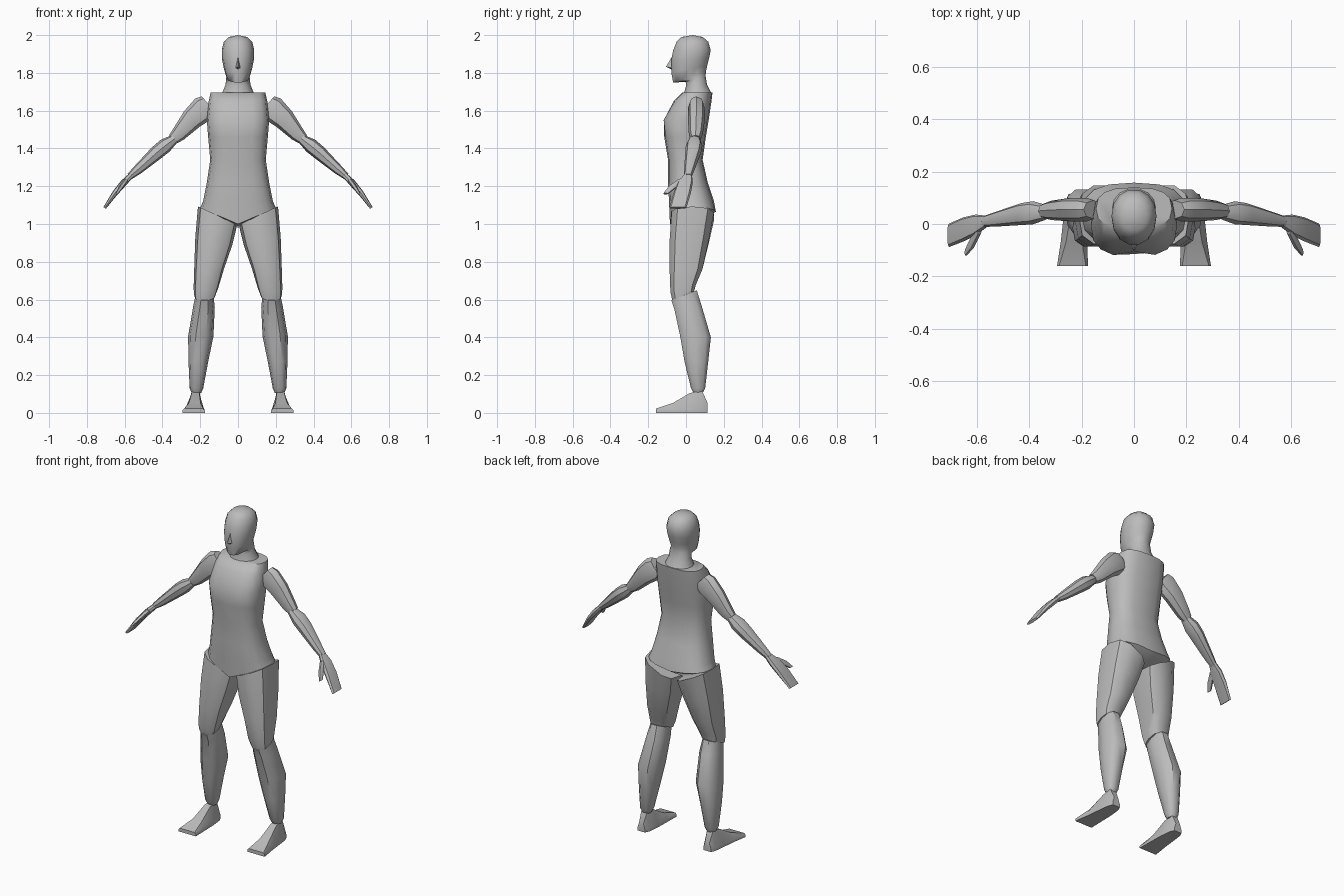
import bpy, bmesh, math
from mathutils import Vector

grey = bpy.data.materials.new("mannequin grey")
grey.diffuse_color = (0.5, 0.5, 0.5, 1)


def finish(name, bm, side=1, angle=40):
    """Turn a bmesh into a named, smooth-shaded object, mirrored in x for side -1."""
    if side < 0:
        for v in bm.verts:
            v.co.x = -v.co.x
    bmesh.ops.recalc_face_normals(bm, faces=bm.faces)
    me = bpy.data.meshes.new(name)
    bm.to_mesh(me)
    bm.free()
    me.materials.append(grey)
    ob = bpy.data.objects.new(name, me)
    bpy.context.collection.objects.link(ob)
    bpy.ops.object.select_all(action='DESELECT')
    ob.select_set(True)
    bpy.context.view_layer.objects.active = ob
    bpy.ops.object.shade_smooth_by_angle(angle=math.radians(angle))
    return ob


def loft(name, rings, side=1, angle=40, tip=None):
    """Skin a list of closed point rings and cap both ends."""
    bm = bmesh.new()
    vs = [[bm.verts.new(p) for p in r] for r in rings]
    n = len(vs[0])
    for a, b in zip(vs, vs[1:]):
        for i in range(n):
            bm.faces.new((a[i], a[(i + 1) % n], b[(i + 1) % n], b[i]))
    bm.faces.new(vs[0])
    if tip:
        t = bm.verts.new(tip)
        for i in range(n):
            bm.faces.new((vs[-1][i], vs[-1][(i + 1) % n], t))
    else:
        bm.faces.new(vs[-1])
    return finish(name, bm, side, angle)


def power(c, e):
    return math.copysign(abs(c) ** e, c)


def slab(x0, x1, yf, yb, zf, zb=None, tilt=0, n=12, e=0.8):
    """Rounded level ring; its height may differ front to back (zb) and in x (tilt)."""
    zb = zf if zb is None else zb
    pts = []
    for i in range(n):
        a = 2 * math.pi * i / n
        u, v = power(math.cos(a), e), power(math.sin(a), e)
        pts.append(((x0 + x1) / 2 + u * (x1 - x0) / 2,
                    (yf + yb) / 2 + v * (yb - yf) / 2,
                    zf + (zb - zf) * (v + 1) / 2 + tilt * u))
    return pts


def limb(path, n=8, e=0.9):
    """Rings square to a path; each entry is x, y, z, half thickness, half depth in y."""
    rings = []
    for i, (x, y, z, a, b) in enumerate(path):
        p, q = path[max(i - 1, 0)], path[min(i + 1, len(path) - 1)]
        d = Vector((q[0] - p[0], 0, q[2] - p[2])).normalized()
        u = Vector((-d.z, 0, d.x))
        ring = []
        for k in range(n):
            t = 2 * math.pi * k / n
            ring.append(Vector((x, y, z)) + u * a * power(math.cos(t), e)
                        + Vector((0, b * power(math.sin(t), e), 0)))
        rings.append(ring)
    return rings


# Torso: half width, front y, back y, height
torso = [slab(-w, w, f, b, z, n=16, e=0.75) for w, f, b, z in (
    (0.145, -0.02, 0.14, 1.695), (0.155, -0.065, 0.135, 1.65),
    (0.165, -0.125, 0.12, 1.55), (0.158, -0.115, 0.105, 1.46),
    (0.147, -0.095, 0.088, 1.34), (0.165, -0.095, 0.115, 1.22),
    (0.185, -0.09, 0.148, 1.12))]
# lower edge dips to the crotch at the front and only slightly at the back
hem = []
for x, y, z in slab(-0.2, 0.2, -0.085, 0.158, 1.085, n=16, e=0.75):
    k = 1 - abs(x) / 0.2
    hem.append((x, y, z - k * (0.085 if y < 0 else 0.02)))
# chest is fuller either side of the centre line
for i, (x, y, z) in enumerate(torso[2]):
    if y < 0 and abs(x) < 0.01:
        torso[2][i] = (x, y + 0.02, z)
loft("torso", torso + [hem], angle=50, tip=(0, 0.02, 0.98))

# Neck and head, running up from the collar: half width, front y, back y, front z, back z
loft("head", [slab(-w, w, f, b, zf, zb, n=14, e=0.95) for w, f, b, zf, zb in (
    (0.085, -0.015, 0.135, 1.685, 1.695), (0.066, 0.0, 0.112, 1.735, 1.74),
    (0.063, -0.003, 0.105, 1.752, 1.785), (0.062, -0.07, 0.108, 1.748, 1.81),
    (0.074, -0.08, 0.115, 1.80, 1.84), (0.085, -0.08, 0.125, 1.87, 1.88),
    (0.086, -0.07, 0.133, 1.92, 1.92), (0.075, -0.052, 0.12, 1.965, 1.965),
    (0.05, -0.025, 0.09, 1.99, 1.99))], angle=60, tip=(0, 0.035, 2.0))

# Nose: a small wedge
bm = bmesh.new()
a, b, c, d, e = [bm.verts.new(p) for p in (
    (0, -0.072, 1.89), (-0.016, -0.07, 1.825), (0.016, -0.07, 1.825),
    (0, -0.106, 1.833), (0, -0.07, 1.815))]
for f in ((a, b, d), (a, d, c), (b, e, d), (e, c, d), (a, c, e, b)):
    bm.faces.new(f)
finish("nose", bm, angle=30)

for side, label in ((1, "left"), (-1, "right")):
    # Arm
    loft(label + "_upper_arm", limb((
        (0.155, 0.055, 1.635, 0.055, 0.035), (0.18, 0.055, 1.612, 0.07, 0.045),
        (0.245, 0.055, 1.555, 0.058, 0.045), (0.315, 0.052, 1.475, 0.04, 0.037),
        (0.345, 0.05, 1.448, 0.03, 0.028))), side)
    loft(label + "_forearm", limb((
        (0.335, 0.045, 1.452, 0.024, 0.028), (0.385, 0.043, 1.415, 0.039, 0.044),
        (0.43, 0.038, 1.378, 0.038, 0.042), (0.53, 0.018, 1.288, 0.026, 0.028),
        (0.573, 0.01, 1.252, 0.018, 0.021))), side)
    # Hand and thumb
    loft(label + "_hand", limb((
        (0.565, 0.01, 1.258, 0.014, 0.022), (0.605, -0.004, 1.218, 0.018, 0.04),
        (0.65, -0.02, 1.165, 0.015, 0.046), (0.706, -0.043, 1.085, 0.008, 0.045)),
        n=8, e=0.6), side)
    loft(label + "_thumb", limb((
        (0.59, -0.02, 1.235, 0.012, 0.02), (0.617, -0.07, 1.197, 0.012, 0.024),
        (0.642, -0.108, 1.16, 0.007, 0.014)), n=6), side)
    # Leg: inner x, outer x, front y, back y, front z, back z, tilt
    loft(label + "_thigh", [slab(*r, n=10, e=0.7) for r in (
        (0.005, 0.212, -0.08, 0.152, 1.045, 1.04, 0.05),
        (0.03, 0.226, -0.09, 0.125, 0.91, 0.91, 0.02),
        (0.075, 0.232, -0.09, 0.09, 0.76, 0.76),
        (0.105, 0.235, -0.085, 0.055, 0.64, 0.68),
        (0.12, 0.232, -0.075, 0.045, 0.597, 0.645))], side)
    loft(label + "_shin", [slab(*r, n=10, e=0.8) for r in (
        (0.13, 0.225, -0.08, 0.06, 0.595, 0.65),
        (0.123, 0.238, -0.065, 0.085, 0.55, 0.57),
        (0.13, 0.264, -0.035, 0.135, 0.41, 0.40),
        (0.158, 0.262, -0.01, 0.12, 0.27, 0.27),
        (0.184, 0.256, 0.025, 0.103, 0.13, 0.13),
        (0.195, 0.245, 0.04, 0.09, 0.105, 0.105))], side)
    # Foot: y, inner x, outer x, top z, inset of the top edge
    foot = []
    for y, x0, x1, top, t in ((-0.16, 0.176, 0.294, 0.022, 0.008),
                              (-0.07, 0.178, 0.28, 0.052, 0.02),
                              (0.02, 0.18, 0.27, 0.105, 0.025),
                              (0.085, 0.187, 0.262, 0.118, 0.018),
                              (0.115, 0.2, 0.25, 0.05, 0.01)):
        foot.append([(x0, y, 0), (x1, y, 0), (x1, y, min(0.02, top * 0.6)),
                     (x1 - t, y, top), (x0 + t, y, top), (x0, y, min(0.02, top * 0.6))])
    loft(label + "_foot", foot, side, 35)
